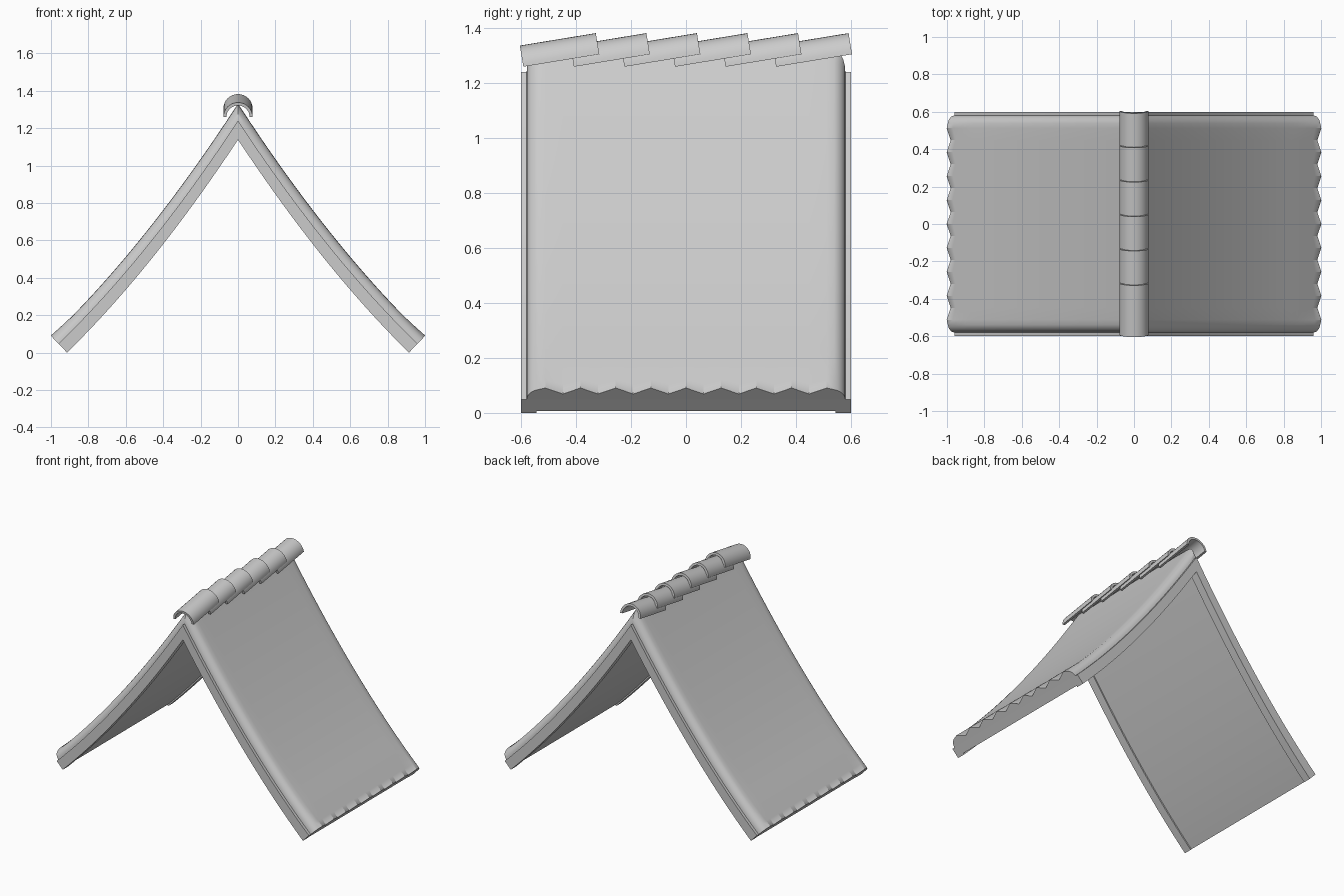
import bpy
from math import sqrt, sin, cos, pi, radians

if "Cube" in bpy.data.objects:
    bpy.data.objects.remove(bpy.data.objects["Cube"])

END = 0.96          # half span of the roof curve
ROWS = 32           # rows per slope


def roof_point(u, y, off):
    """Point on the sagging gable curve, moved off the curve by a thickness."""
    x = u * (END + 0.694 * off) / END
    a = abs(x)
    slope = -1.52 + 0.58 * a
    return (x, y, 1.24 - 1.52 * a + 0.29 * a * a + off * sqrt(1 + slope * slope))


def make(name, rings, angle=30):
    """Closed mesh from a list of equal rings, capped at both ends."""
    n = len(rings[0])
    verts = [p for r in rings for p in r]
    faces = [(i * n + j, i * n + (j + 1) % n, (i + 1) * n + (j + 1) % n, (i + 1) * n + j)
             for i in range(len(rings) - 1) for j in range(n)]
    faces += [tuple(range(n))[::-1], tuple(range(len(verts) - n, len(verts)))]
    me = bpy.data.meshes.new(name)
    me.from_pydata(verts, [], faces)
    ob = bpy.data.objects.new(name, me)
    bpy.context.collection.objects.link(ob)
    bpy.ops.object.select_all(action='DESELECT')
    ob.select_set(True)
    bpy.context.view_layer.objects.active = ob
    bpy.ops.object.mode_set(mode='EDIT')
    bpy.ops.mesh.select_all(action='SELECT')
    bpy.ops.mesh.normals_make_consistent(inside=False)
    bpy.ops.object.mode_set(mode='OBJECT')
    bpy.ops.object.shade_smooth_by_angle(angle=radians(angle))
    return ob


def sweep(name, section):
    """Sweep a (y, offset) section, given per position, over both slopes."""
    us = [END * i / ROWS for i in range(-ROWS, ROWS + 1)]
    return make(name, [[roof_point(u, y, o) for y, o in section(u)] for u in us])


# gable boards along the front and back edges
def beam(y0, y1):
    def section(u):
        low = -0.056 - 0.010 * abs(u) / END
        return [(y0, low), (y1, low), (y1, 0), (y0, 0)]
    return section


sweep("front_gable_board", beam(-0.6, -0.545))
sweep("back_gable_board", beam(0.545, 0.6))


# inner roof board, slightly recessed below
def board(u):
    low = -0.047 - 0.010 * abs(u) / END
    return [(-0.545, low), (0.545, low), (0.545, 0), (-0.545, 0)]


sweep("roof_board", board)


# outer covering with rounded sides and a fluted lower edge
def covering(u):
    t = abs(u) / END
    thick = 0.05 + 0.003 * t
    fade = max(0, (t - 0.86) / 0.14) ** 1.5
    pts = [(-0.58, 0)]
    side = [(0.58 - 0.055 * (1 - cos(a)), thick * sin(a))
            for a in (pi / 2 * k / 6 for k in range(1, 6))]
    pts += [(-y, o) for y, o in side]
    for k in range(17):
        bump = 0.007 if k % 2 == 0 else -0.024
        pts.append((-0.512 + 0.064 * k, thick + bump * fade))
    pts += side[::-1] + [(0.58, 0)]
    return pts


sweep("roof_covering", covering)

# overlapping half-round ridge tiles
tilt = radians(9.3)
SEG = 16
for i in range(6):
    rings = []
    for d in (0, 0.28):
        arc = [(r * cos(pi * k / SEG), r * sin(pi * k / SEG))
               for r, ks in ((0.078, range(SEG + 1)), (0.062, range(SEG, -1, -1)))
               for k in ks]
        rings.append([(x, -0.592 + 0.184 * i + d * cos(tilt) - h * sin(tilt),
                       1.26 + d * sin(tilt) + h * cos(tilt)) for x, h in arc])
    make(f"ridge_tile_{i + 1}", rings)
